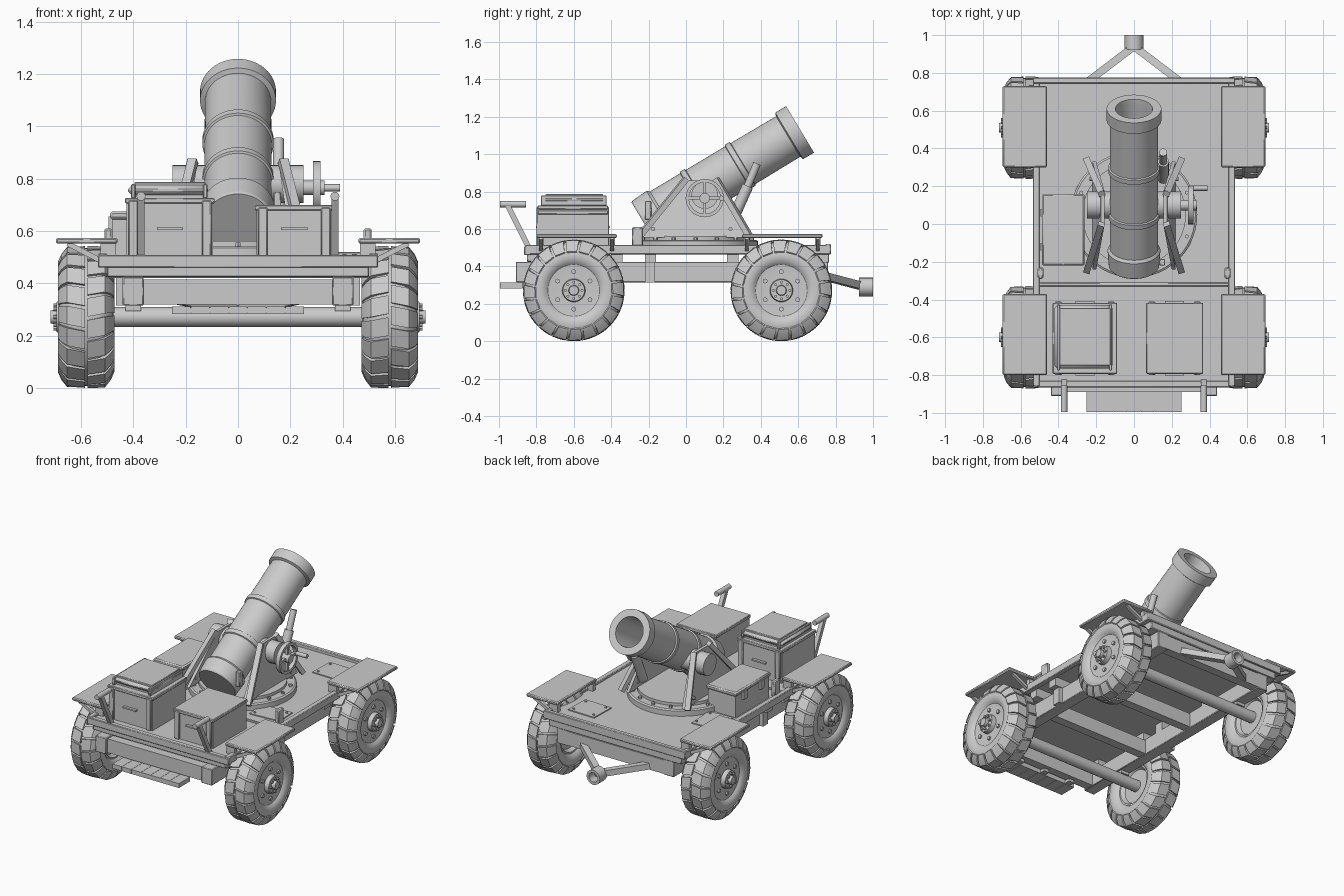
import bpy, bmesh, math
from mathutils import Vector, Matrix

cube = bpy.data.objects.get("Cube")
if cube:
    bpy.data.objects.remove(cube)

GREY = (0.6, 0.6, 0.6, 1)
grey = bpy.data.materials.new("plain_grey")
grey.use_nodes = True
grey.diffuse_color = GREY
grey.node_tree.nodes["Principled BSDF"].inputs["Base Color"].default_value = GREY


def make(name, bm, matrices=(Matrix(),), bevel=0):
    """Turn a bmesh into one object per matrix, sharing the mesh."""
    bmesh.ops.recalc_face_normals(bm, faces=bm.faces)
    me = bpy.data.meshes.new(name)
    bm.to_mesh(me)
    bm.free()
    me.materials.append(grey)
    me.shade_smooth()
    me.set_sharp_from_angle(angle=math.radians(32))
    for m in matrices:
        ob = bpy.data.objects.new(name, me)
        ob.matrix_world = m
        bpy.context.collection.objects.link(ob)
        if bevel:
            mod = ob.modifiers.new("edge", "BEVEL")
            mod.width, mod.segments = bevel, 1


def aim(p, q):
    d = Vector(q) - Vector(p)
    return Matrix.Translation(p) @ d.to_track_quat('Z', 'Y').to_matrix().to_4x4(), d.length


def box(bm, x, y, z, turn=0):
    c = [(a + b) / 2 for a, b in (x, y, z)]
    s = [b - a for a, b in (x, y, z)]
    m = Matrix.Translation(c) @ Matrix.Rotation(turn, 4, 'Z') @ Matrix.Diagonal((*s, 1))
    bmesh.ops.create_cube(bm, size=1, matrix=m)


def beam(bm, p, q, w, h):
    m, n = aim(p, q)
    bmesh.ops.create_cube(bm, size=1, matrix=m @ Matrix.Translation((0, 0, n / 2)) @ Matrix.Diagonal((w, h, n, 1)))


def rod(bm, p, q, r, n=16):
    m, h = aim(p, q)
    bmesh.ops.create_cone(bm, cap_ends=True, segments=n, radius1=r, radius2=r, depth=h,
                          matrix=m @ Matrix.Translation((0, 0, h / 2)))


def lathe(bm, profile, m=Matrix(), n=40, closed=False):
    """Revolve (radius, height) points around local z."""
    rings = [[bm.verts.new(m @ Vector((r * math.cos(t), r * math.sin(t), h)))
              for t in (math.tau * k / n for k in range(n))] for r, h in profile]
    pairs = list(zip(rings, rings[1:])) + ([(rings[-1], rings[0])] if closed else [])
    for a, b in pairs:
        for k in range(n):
            bm.faces.new((a[k - 1], a[k], b[k], b[k - 1]))
    bmesh.ops.remove_doubles(bm, verts=bm.verts, dist=0.0002)


def circle(n, r):
    return [(r * math.cos(t), r * math.sin(t)) for t in (math.tau * k / n for k in range(n))]


def boxes(name, specs, bevel=0):
    bm = bmesh.new()
    for s in specs:
        box(bm, *s)
    make(name, bm, bevel=bevel)


SIDES = (-1, 1)
AXLES = (-0.6, 0.51)


def span(s, a, b):
    return tuple(sorted((s * a, s * b)))


# Wheels: local z points outwards
wheel_at = [Matrix.Translation((s * 0.58, y, 0.272)) @ Matrix.Rotation(s * math.pi / 2, 4, 'Y')
            for s in SIDES for y in AXLES]
half = [(0.135, 0.08), (0.15, 0.096), (0.175, 0.105), (0.205, 0.103), (0.23, 0.09), (0.25, 0.07), (0.26, 0.05), (0.263, 0)]
bm = bmesh.new()
lathe(bm, half + [(r, -h) for r, h in half[-2::-1]], n=48, closed=True)
make("tyre", bm, wheel_at)

# Tread blocks in two staggered rows, kept to the tread face and shoulder
bm = bmesh.new()
LUGS = 20
step = math.tau / LUGS
for k in range(LUGS):
    for s in SIDES:
        rows = []
        for h, r in ((0.005, 0.272), (0.072, 0.269), (0.095, 0.24), (0.108, 0.21)):
            a = (k + (0.5 if s > 0 else 0)) * step + h * 0.7
            rows.append([bm.verts.new((rr * math.cos(t), rr * math.sin(t), s * hh))
                         for rr, hh, t in ((r, h, a), (r, h, a + step * 0.84),
                                           (r - 0.02, h * 0.85, a + step * 0.84), (r - 0.02, h * 0.85, a))])
        for a, b in zip(rows, rows[1:]):
            for i in range(4):
                bm.faces.new((a[i - 1], a[i], b[i], b[i - 1]))
        bm.faces.new(rows[0])
        bm.faces.new(rows[-1])
make("tyre_tread", bm, wheel_at)

bm = bmesh.new()
lathe(bm, [(0, -0.055), (0.11, -0.055), (0.125, -0.08), (0.14, -0.08), (0.14, 0.084), (0.125, 0.082), (0.062, 0.082),
           (0.058, 0.112), (0.028, 0.112), (0.025, 0.135), (0, 0.135)])
for n, ring, r, top in ((6, 0.1, 0.013, 0.093), (8, 0.044, 0.008, 0.125)):
    for x, y in circle(n, ring):
        rod(bm, (x, y, 0.06), (x, y, top), r, 8)
make("wheel_hub", bm, wheel_at)

bm = bmesh.new()
for y in AXLES:
    rod(bm, (-0.55, y, 0.272), (0.55, y, 0.272), 0.038)
    for s in SIDES:
        box(bm, span(s, 0.37, 0.43), (y - 0.04, y + 0.04), (0.295, 0.33))
make("axles", bm)

# Chassis
boxes("lower_rails", [(span(s, 0.36, 0.44), (-0.91, 0.76), (0.315, 0.425)) for s in SIDES], 0.004)
boxes("cross_beams", [((-0.37, 0.37), (y - 0.03, y + 0.03), (0.32, 0.415)) for y in (-0.86, -0.35, 0.08, 0.73)])
boxes("rail_spacers", [(span(s, 0.36, 0.5), (y - 0.03, y + 0.03), (0.42, 0.485))
                       for s in SIDES for y in (-0.8, -0.37, -0.19, 0.25, 0.72)]
      + [(span(s, 0.42, 0.465), (-0.22, -0.165), (0.315, 0.42)) for s in SIDES])
boxes("deck", [((-0.52, 0.52), (-0.84, 0.76), (0.48, 0.5))])
boxes("deck_side_rails", [(span(s, 0.5, 0.535), (-0.86, 0.77), (0.465, 0.515)) for s in SIDES], 0.004)
boxes("deck_end_beams", [((-0.535, 0.535), (-0.865, -0.83), (0.46, 0.508)),
                         ((-0.5, 0.5), (-0.85, -0.82), (0.425, 0.465)),
                         ((-0.535, 0.535), (0.745, 0.775), (0.465, 0.52)),
                         ((-0.5, 0.5), (0.735, 0.765), (0.42, 0.47)),
                         ((-0.5, 0.5), (-0.33, -0.31), (0.49, 0.508))], 0.004)

# Fenders with braces
boxes("fenders", [(span(s, 0.46, 0.695), (y - 0.215, y + 0.215), (0.552, 0.574))
                  for s in SIDES for y in (-0.585, 0.515)], 0.006)
bm = bmesh.new()
for s in SIDES:
    for y in (-0.585, 0.515):
        for dy in (-0.19, 0.19):
            beam(bm, (s * 0.65, y + dy, 0.552), (s * 0.52, y + dy, 0.485), 0.02, 0.02)
            box(bm, span(s, 0.465, 0.525), (y + dy - 0.015, y + dy + 0.015), (0.49, 0.555))
make("fender_braces", bm)
boxes("side_latches", [(span(s, 0.48, 0.51), (-0.29, -0.23), (0.5, 0.61)) for s in SIDES], 0.006)

# Step made of close planks, and grab handles
boxes("step", [((x - 0.0352, x + 0.0352), (-0.995, -0.875), (0.283, 0.313)) for x in (i * 0.072 for i in range(-3, 4))]
      + [((x - 0.02, x + 0.02), (-0.98, -0.84), (0.288, 0.308)) for x in (-0.2, 0, 0.2)]
      + [((-0.25, 0.25), (-0.99, -0.88), (0.287, 0.307))])
bm = bmesh.new()
for s in SIDES:
    rod(bm, (s * 0.37, -0.995, 0.733), (s * 0.37, -0.855, 0.733), 0.017)
    beam(bm, (s * 0.37, -0.955, 0.73), (s * 0.37, -0.835, 0.49), 0.028, 0.028)
make("grab_handles", bm)

# Tow hitch
bm = bmesh.new()
for s in SIDES:
    beam(bm, (s * 0.25, 0.75, 0.345), (0, 0.94, 0.295), 0.04, 0.04)
lathe(bm, [(0.05, 0), (0.05, 0.075), (0.032, 0.075), (0.032, 0)], aim((0, 0.925, 0.29), (0, 1, 0.29))[0], 20, True)
make("tow_hitch", bm)

# Cargo boxes
for name, x, top in (("right_cargo_box", (-0.425, -0.095), 0.727), ("left_cargo_box", (0.07, 0.36), 0.7)):
    y = (-0.785, -0.425)
    boxes(name, [(x, y, (0.5, top - 0.02))])
    boxes(name + "_trim", [((cx - 0.018, cx + 0.018), (cy - 0.014, cy + 0.014), (0.5, top - 0.01))
                           for cx in (x[0] + 0.025, x[1] - 0.025) for cy in y]
          + [((x[0] - 0.006, x[1] + 0.006), (y[0] - 0.008, y[1] + 0.008), (top - 0.022, top))], 0.004)
    mid = sum(x) / 2
    boxes(name + "_grips", [((mid - 0.05, mid + 0.05), (cy - 0.018, cy + 0.018), (0.605, 0.615)) for cy in y])
boxes("right_box_lid", [((-0.42, -0.115), (-0.765, -0.43), (0.738, 0.775))], 0.015)
boxes("lid_panel", [((-0.395, -0.125), (-0.75, -0.445), (0.72, 0.787))], 0.003)
boxes("lid_straps", [((c - 0.008, c + 0.008), (-0.775, -0.425), (0.725, 0.779)) for c in (-0.4, -0.125)], 0.003)

# Toolbox beside the turntable
boxes("toolbox", [((-0.48, -0.27), (-0.21, 0.15), (0.5, 0.65))])
boxes("toolbox_lid", [((-0.488, -0.262), (-0.22, 0.16), (0.645, 0.675))], 0.008)
boxes("toolbox_latches", [((-0.495, -0.475), (y - 0.02, y + 0.02), (0.6, 0.655)) for y in (-0.12, 0.06)])

# Riveted deck plates
bm = bmesh.new()
for cx, cy, w, h, turn in ((0.33, 0.565, 0.2, 0.18, -0.03), (0.36, -0.16, 0.22, 0.15, 0.06), (-0.39, 0.27, 0.18, 0.2, 0.05)):
    box(bm, (cx - w / 2, cx + w / 2), (cy - h / 2, cy + h / 2), (0.499, 0.507), turn)
    for i in SIDES:
        for j in SIDES:
            px, py = cx + i * w * 0.38, cy + j * h * 0.36
            rod(bm, (px, py, 0.5), (px, py, 0.513), 0.008, 8)
make("deck_plates", bm)

# Turntable
bm = bmesh.new()
lathe(bm, [(0, 0.49), (0.335, 0.49), (0.335, 0.535), (0.325, 0.542), (0.275, 0.542), (0.275, 0.562), (0, 0.562)],
      Matrix.Translation((0, 0.05, 0)), 48)
for x, y in circle(16, 0.303):
    rod(bm, (x, y + 0.05, 0.53), (x, y + 0.05, 0.556), 0.011, 6)
make("turntable", bm)

# Cheek frames holding the barrel
bm = bmesh.new()
for s in SIDES:
    outline = [bm.verts.new((s * x, y, z)) for x, y, z in
               ((0.2, -0.24, 0.555), (0.2, 0.33, 0.555), (0.155, 0.17, 0.86), (0.155, 0.0, 0.86))]
    ext = bmesh.ops.extrude_face_region(bm, geom=[bm.faces.new(outline)])
    bmesh.ops.translate(bm, vec=(s * 0.02, 0, 0), verts=[v for v in ext["geom"] if isinstance(v, bmesh.types.BMVert)])
    for foot, head in ((-0.25, 0.0), (0.34, 0.16)):
        beam(bm, (s * 0.25, foot, 0.56), (s * 0.172, head, 0.868), 0.035, 0.03)
        rod(bm, (s * 0.19, foot * 0.7, 0.6), (s * 0.235, foot * 0.7, 0.6), 0.011, 8)
make("cheek_frames", bm)

# Barrel
barrel_m, length = aim((0, -0.225, 0.632), (0, 0.61, 1.133))
body = [(0, 0), (0.128, 0), (0.134, 0.008), (0.137, 0.05), (0.14, 0.1), (0.128, 0.115)]
for at in (0.32, 0.6):
    body += [(0.128, at - 0.018), (0.136, at - 0.014), (0.136, at + 0.014), (0.128, at + 0.018)]
body += [(0.126, length - 0.075), (0.145, length - 0.068), (0.145, length), (0.098, length),
         (0.094, length - 0.03), (0.094, 0.35), (0, 0.35)]
bm = bmesh.new()
lathe(bm, body, barrel_m, 48)
make("barrel", bm)

bm = bmesh.new()
rod(bm, (-0.25, 0.1, 0.78), (0.25, 0.1, 0.78), 0.072, 24)
make("trunnion", bm)

# Handwheel
wheel_m = aim((0.3, 0.1, 0.765), (0.4, 0.1, 0.765))[0]
bm = bmesh.new()
lathe(bm, [(0.102, -0.014), (0.102, 0.014), (0.084, 0.014), (0.084, -0.014)], wheel_m, 32, True)
for x, y in circle(4, 0.09):
    beam(bm, wheel_m @ Vector((x * 0.1, y * 0.1, 0)), wheel_m @ Vector((x, y, 0)), 0.02, 0.016)
rod(bm, (0.2, 0.1, 0.765), (0.33, 0.1, 0.765), 0.028)
rod(bm, (0.3, 0.19, 0.765), (0.39, 0.19, 0.765), 0.014, 12)
make("handwheel", bm)

# Elevation lever and sight post
bm = bmesh.new()
rod(bm, (0.155, 0.24, 0.63), (0.155, 0.33, 0.83), 0.03)
rod(bm, (0.155, 0.33, 0.83), (0.155, 0.38, 0.95), 0.021)
make("elevation_lever", bm)
boxes("sight_post", [((0.135, 0.165), (-0.22, -0.185), (0.65, 0.75))], 0.004)
